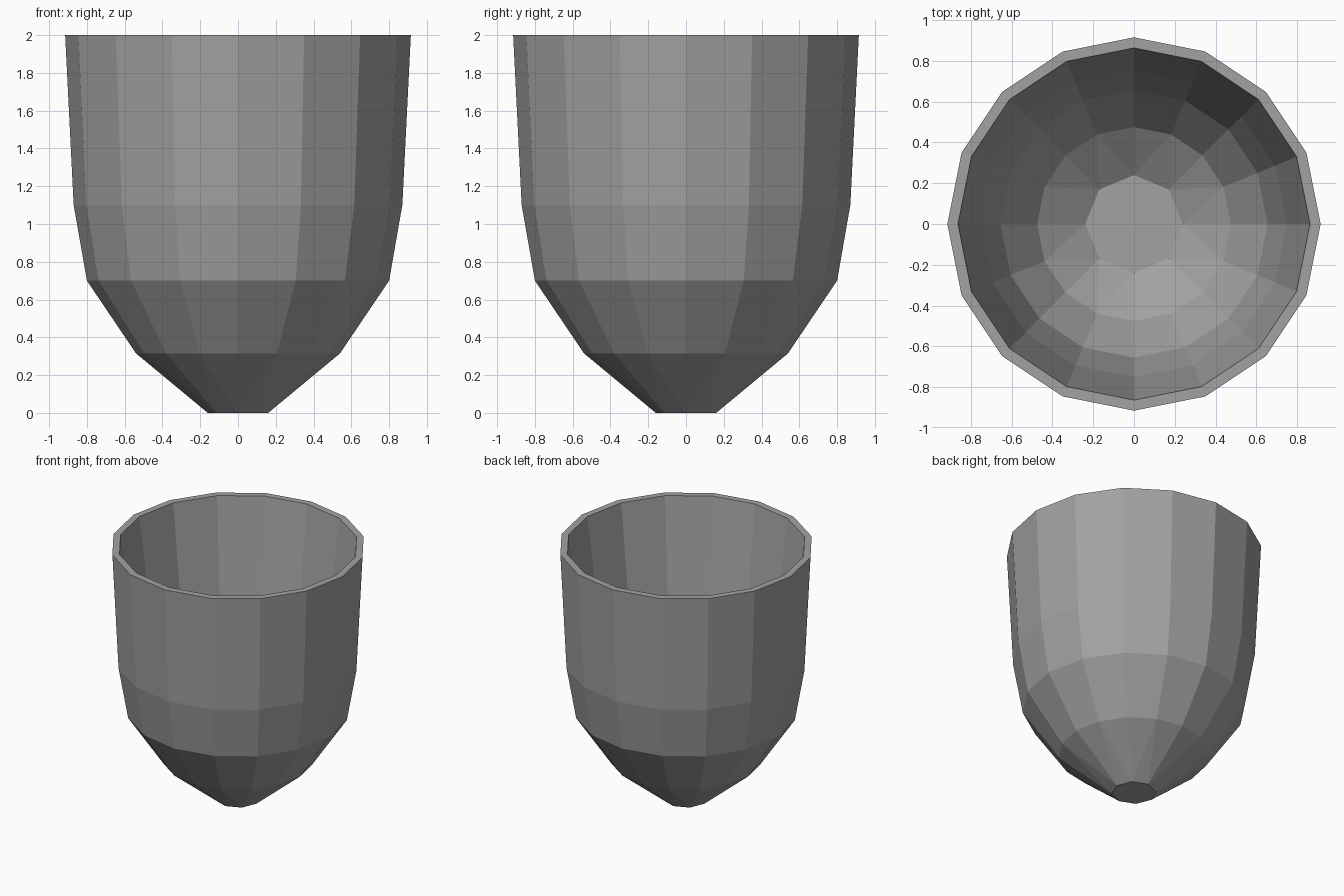
import bpy
import bmesh
from math import cos, sin, tau

if "Cube" in bpy.data.objects:
    bpy.data.objects.remove(bpy.data.objects["Cube"], do_unlink=True)

SIDES = 16

grey = bpy.data.materials.new("stone_grey")
grey.use_nodes = True
colour = (0.36, 0.36, 0.36, 1)
grey.diffuse_color = colour
grey.node_tree.nodes["Principled BSDF"].inputs["Base Color"].default_value = colour


def ring(bm, radius, z, count):
    return [bm.verts.new((radius * cos(tau * i / count), radius * sin(tau * i / count), z))
            for i in range(count)]


def bridge(bm, a, b):
    """Join two rings of equal count with quads."""
    n = len(a)
    for i in range(n):
        j = (i + 1) % n
        bm.faces.new((a[i], a[j], b[j], b[i]))


def taper(bm, small, large):
    """Join a ring to one with twice as many corners, and cap the small ring."""
    n = len(small)
    for i in range(n):
        s, t = small[i], small[(i + 1) % n]
        left, mid, right = large[2 * i], large[2 * i + 1], large[(2 * i + 2) % (2 * n)]
        for face in ((s, t, mid), (s, mid, left), (t, right, mid)):
            bm.faces.new(face)
    bm.faces.new(small)


def shell(bm, base, profile):
    """Build one skin of the cup from its base up; return the top ring."""
    rings = [ring(bm, r, z, SIDES) for r, z in profile]
    taper(bm, ring(bm, *base, SIDES // 2), rings[0])
    for a, b in zip(rings, rings[1:]):
        bridge(bm, a, b)
    return rings[-1]


bm = bmesh.new()

# Outer wall and inner wall, as (radius, height)
outer_top = shell(bm, (0.16, 0), [(0.54, 0.315), (0.80, 0.70), (0.87, 1.10), (0.915, 2)])
inner_top = shell(bm, (0.24, 0.26), [(0.475, 0.43), (0.655, 0.70), (0.75, 1.10), (0.863, 2)])

# Flat rim
bridge(bm, outer_top, inner_top)

bmesh.ops.recalc_face_normals(bm, faces=bm.faces)
mesh = bpy.data.meshes.new("cup")
bm.to_mesh(mesh)
bm.free()
mesh.materials.append(grey)
cup = bpy.data.objects.new("cup", mesh)
bpy.context.scene.collection.objects.link(cup)
